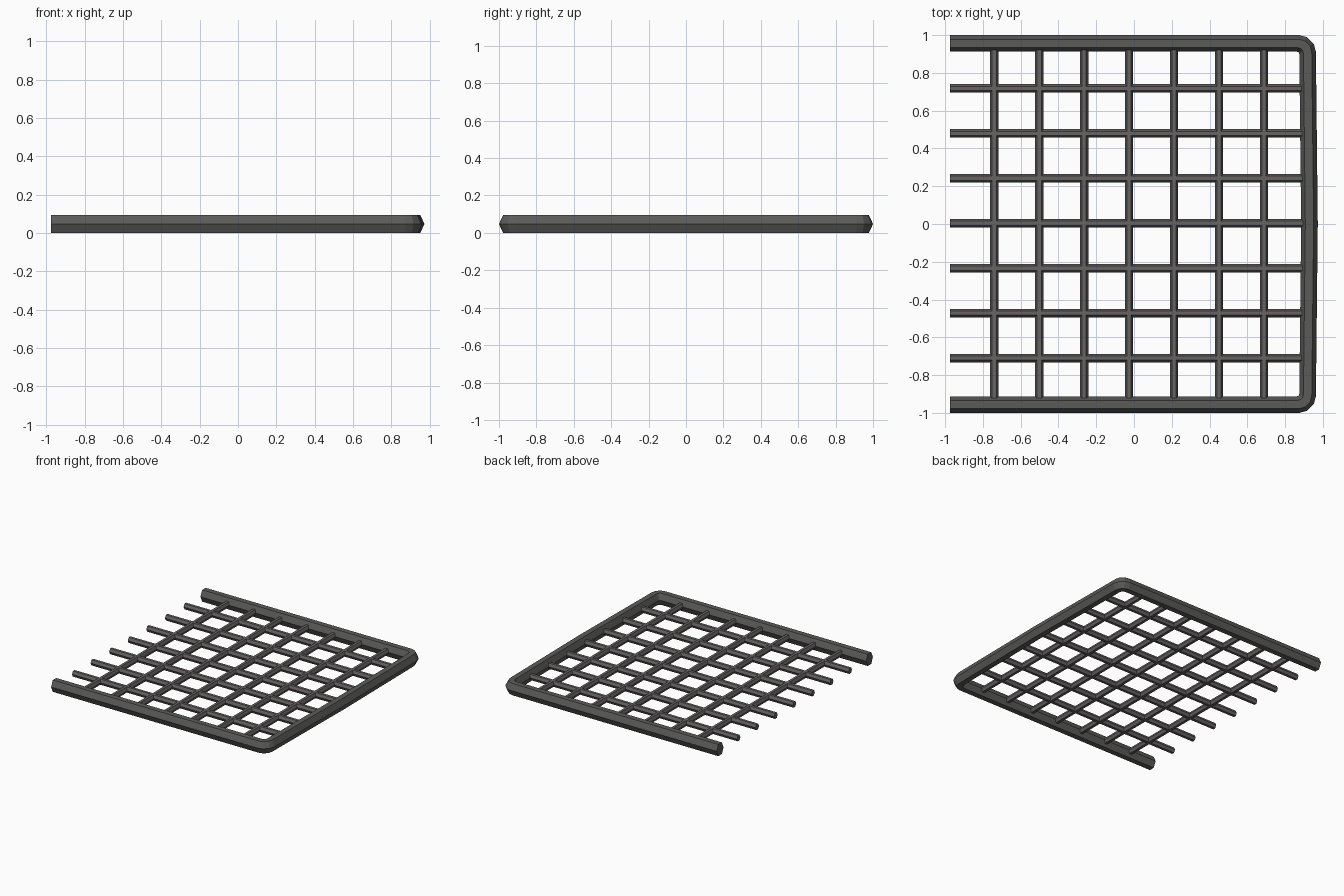
import bpy, bmesh, math
from mathutils import Vector

if "Cube" in bpy.data.objects:
    bpy.data.objects.remove(bpy.data.objects["Cube"])

def material(name, rgb):
    m = bpy.data.materials.new(name)
    m.diffuse_color = (*rgb, 1)
    m.use_nodes = True
    m.node_tree.nodes["Principled BSDF"].inputs["Base Color"].default_value = m.diffuse_color
    return m

FRAME = material("dark grey steel", (0.105, 0.105, 0.100))
BAR = material("mid grey steel", (0.135, 0.125, 0.125))
Z = 0.0475  # common centre height

def hex_sweep(name, path, w, h, flat, mat):
    """Sweep a flat-topped hexagon along a level open path, capped at both ends."""
    prof = [(w/2, 0), (flat/2, h/2), (-flat/2, h/2), (-w/2, 0), (-flat/2, -h/2), (flat/2, -h/2)]
    pts = [Vector(p) for p in path]
    bm = bmesh.new()
    rings = []
    for i, p in enumerate(pts):
        a = (p - pts[i-1]).normalized() if i else (pts[1] - p).normalized()
        b = (pts[i+1] - p).normalized() if i < len(pts) - 1 else a
        t = (a + b).normalized()
        n = Vector((-t.y, t.x)) / max(0.5, t.dot(a))
        rings.append([bm.verts.new((p.x + n.x*u, p.y + n.y*u, Z + v)) for u, v in prof])
    for r, s in zip(rings, rings[1:]):
        for k in range(6):
            bm.faces.new((r[k], r[(k+1) % 6], s[(k+1) % 6], s[k]))
    bm.faces.new(rings[0])
    bm.faces.new(rings[-1])
    bmesh.ops.recalc_face_normals(bm, faces=bm.faces)
    me = bpy.data.meshes.new(name)
    bm.to_mesh(me)
    bm.free()
    me.materials.append(mat)
    ob = bpy.data.objects.new(name, me)
    bpy.context.collection.objects.link(ob)

# U-shaped outer frame: two long rails, rounded corners, slightly bowed end
W = 0.088
X, Y, R = 0.963 - W/2, 1.0 - W/2, 0.05
corner = [(X - R + R*math.sin(a), -Y + R - R*math.cos(a))
          for a in (math.radians(d) for d in (0, 30, 60, 90))]
path = [(-0.975, -Y)] + corner + [(X + 0.01, 0)]
path += [(x, -y) for x, y in reversed(corner)] + [(-0.975, Y)]
hex_sweep("outer_frame", path, W, 0.095, 0.044, FRAME)

# Grid of thin hexagonal bars
for i in range(-3, 4):
    y = 0.004 + 0.238*i
    hex_sweep(f"long_bar_{i+4}", [(-0.975, y), (0.90, y)], 0.044, 0.045, 0.022, BAR)
    x = -0.026 + 0.238*i
    hex_sweep(f"cross_bar_{i+4}", [(x, -0.93), (x, 0.93)], 0.044, 0.045, 0.022, BAR)
